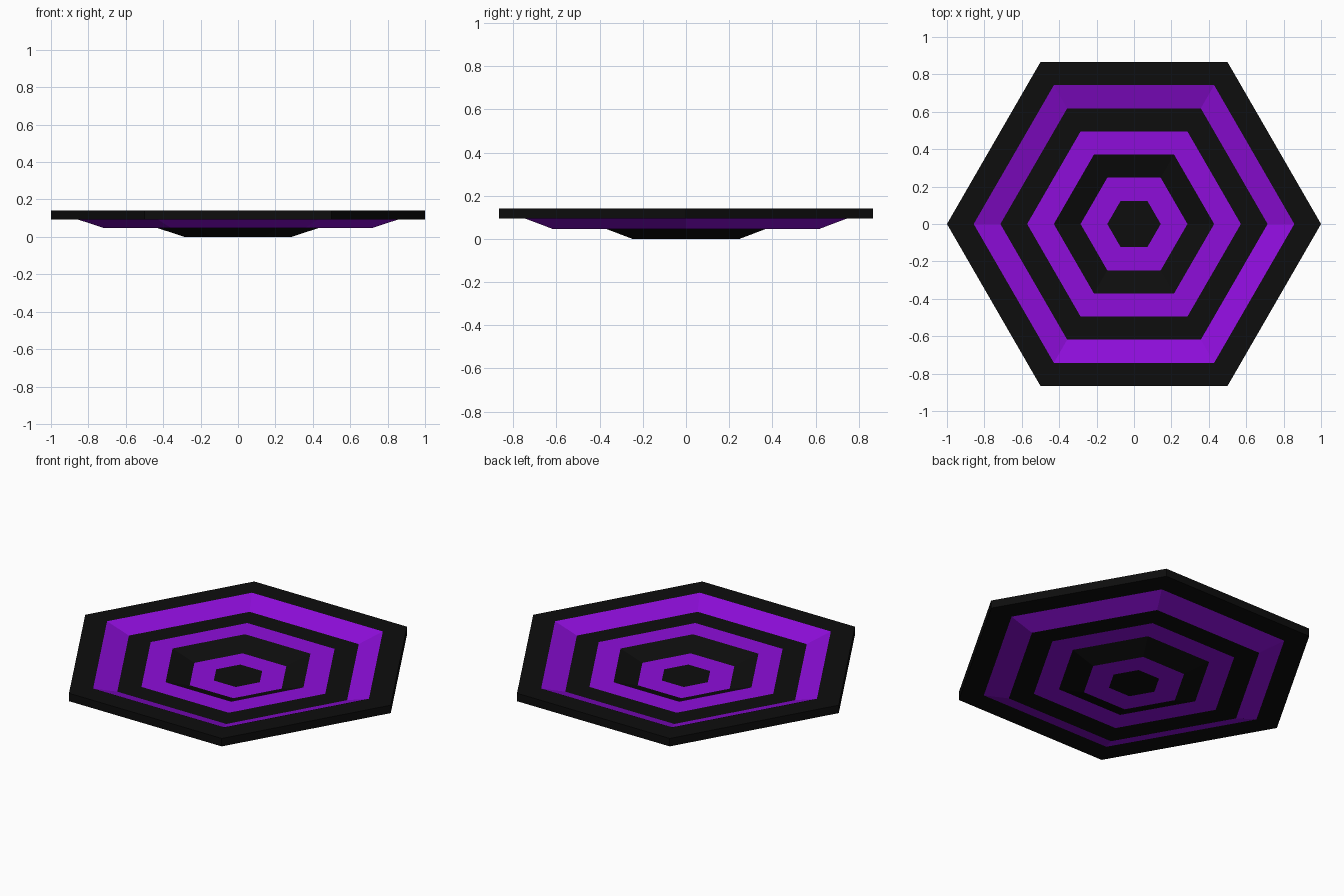
import bpy, bmesh
from math import cos, sin, pi

if "Cube" in bpy.data.objects:
    bpy.data.objects.remove(bpy.data.objects["Cube"])

STEP = 0.0467       # height of each terrace
THICK = 0.0467      # plate thickness
RINGS = 7
LEVELS = [0, 0, 0, 1, 1, 1, 2, 2]   # terrace level at each radius, centre to rim
LEVELS = [0, 0, 0, 1, 1, 1, 2, 2]


def material(name, color):
    m = bpy.data.materials.new(name)
    m.diffuse_color = color
    m.use_nodes = True
    m.node_tree.nodes["Principled BSDF"].inputs["Base Color"].default_value = m.diffuse_color
    return m


def hexagon(bm, r, z):
    return [bm.verts.new((r * cos(i * pi / 3), r * sin(i * pi / 3), z)) for i in range(6)]


def face(bm, verts, mat):
    bm.faces.new(verts).material_index = mat


def bridge(bm, a, b, mat):
    for i in range(6):
        j = (i + 1) % 6
        face(bm, (a[i], a[j], b[j], b[i]), mat)


# Stepped hexagonal dish: banded lower and upper skins
bm = bmesh.new()
skins = []
for base in (0, THICK):
    loops = [hexagon(bm, k / RINGS, base + LEVELS[k] * STEP) for k in range(1, RINGS + 1)]
    face(bm, loops[0], 0)
    for k in range(1, RINGS):
        bridge(bm, loops[k - 1], loops[k], k % 2)
    skins.append(loops)

# Outer rim wall
bridge(bm, skins[0][-1], skins[1][-1], 0)
bmesh.ops.recalc_face_normals(bm, faces=bm.faces)

mesh = bpy.data.meshes.new("hexagon_dish")
bm.to_mesh(mesh)
bm.free()
mesh.materials.append(material("black", (0.004, 0.004, 0.004, 1)))
mesh.materials.append(material("purple", (0.27, 0.004, 0.7, 1)))
bpy.context.collection.objects.link(bpy.data.objects.new("hexagon_dish", mesh))
